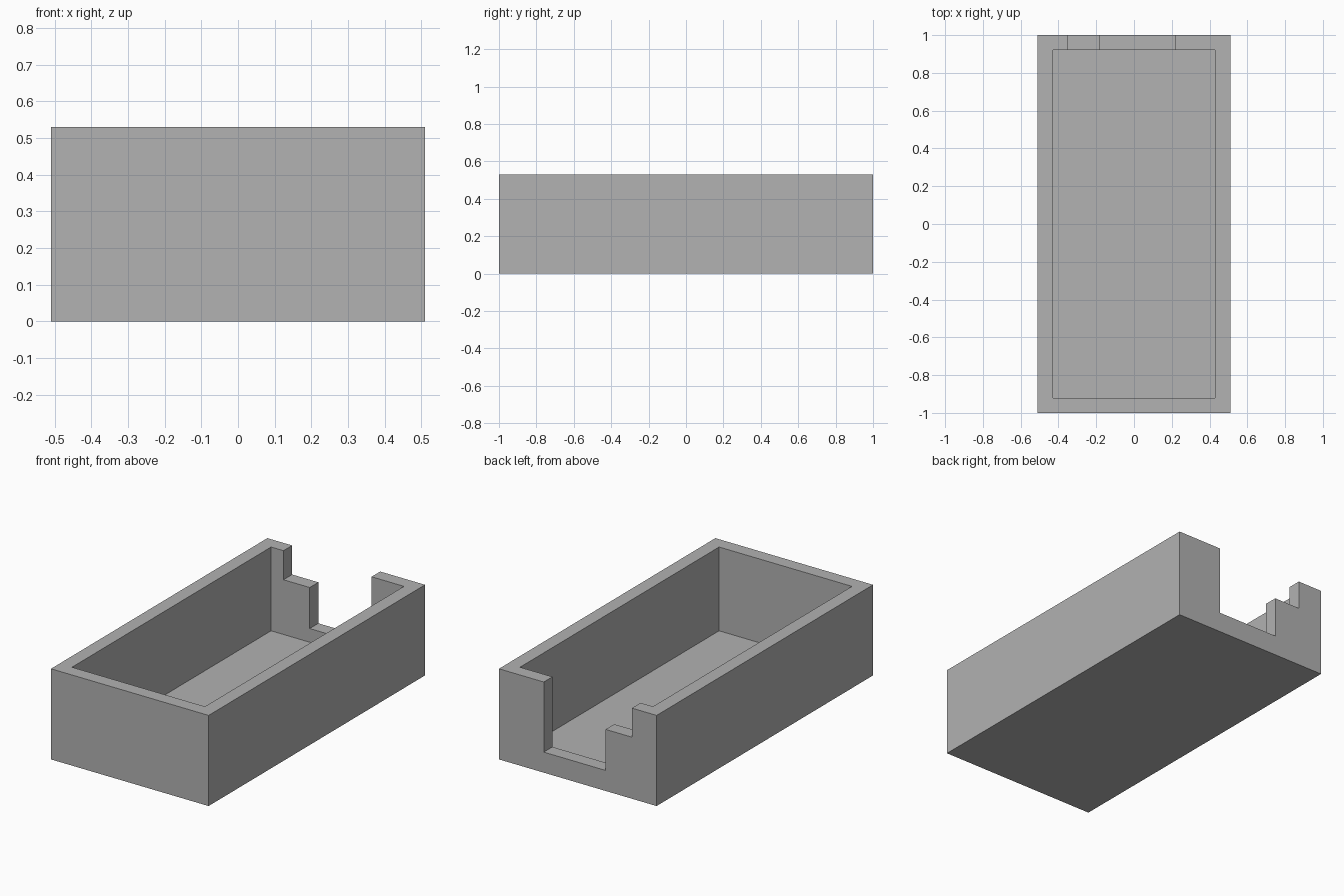
import bpy
import bmesh

# Remove the default cube
default = bpy.data.objects.get("Cube")
if default:
    bpy.data.objects.remove(default, do_unlink=True)

HALF_X, HALF_Y, HEIGHT = 0.51, 1.0, 0.53
WALL, FLOOR = 0.08, 0.04
ABOVE = HEIGHT + 0.2

# Single flat colour
grey = bpy.data.materials.new("plain grey")
grey.use_nodes = True
colour = (0.445, 0.445, 0.445, 1)
grey.diffuse_color = colour
grey.node_tree.nodes["Principled BSDF"].inputs["Base Color"].default_value = colour


def prism(name, profile, y0, y1):
    """Extrude an (x, z) outline along y."""
    bm = bmesh.new()
    face = bm.faces.new([bm.verts.new((x, y0, z)) for x, z in profile])
    grown = bmesh.ops.extrude_face_region(bm, geom=[face])["geom"]
    moved = [v for v in grown if isinstance(v, bmesh.types.BMVert)]
    bmesh.ops.translate(bm, verts=moved, vec=(0, y1 - y0, 0))
    bmesh.ops.recalc_face_normals(bm, faces=bm.faces)
    mesh = bpy.data.meshes.new(name)
    bm.to_mesh(mesh)
    bm.free()
    mesh.materials.append(grey)
    obj = bpy.data.objects.new(name, mesh)
    bpy.context.collection.objects.link(obj)
    return obj


def rectangle(half_x, z0, z1):
    return [(-half_x, z0), (half_x, z0), (half_x, z1), (-half_x, z1)]


def cut(target, cutter):
    """Subtract the cutter from the target and discard it."""
    mod = target.modifiers.new("cut", "BOOLEAN")
    mod.operation = "DIFFERENCE"
    mod.solver = "EXACT"
    mod.object = cutter
    cutter.hide_render = True
    bpy.context.view_layer.objects.active = target
    bpy.ops.object.modifier_apply(modifier=mod.name)
    bpy.data.objects.remove(cutter, do_unlink=True)


# Solid block
tray = prism("open_tray", rectangle(HALF_X, 0, HEIGHT), -HALF_Y, HALF_Y)

# Rectangular cavity with a thin floor
cut(tray, prism("cavity_cutter", rectangle(HALF_X - WALL, FLOOR, ABOVE),
                WALL - HALF_Y, HALF_Y - WALL))

# Stepped opening through the back wall
SILL, STEP = 0.12, 0.36
opening = [(-0.18, SILL), (0.22, SILL), (0.22, ABOVE),
           (-0.35, ABOVE), (-0.35, STEP), (-0.18, STEP)]
cut(tray, prism("opening_cutter", opening, HALF_Y - 0.3, HALF_Y + 0.1))
